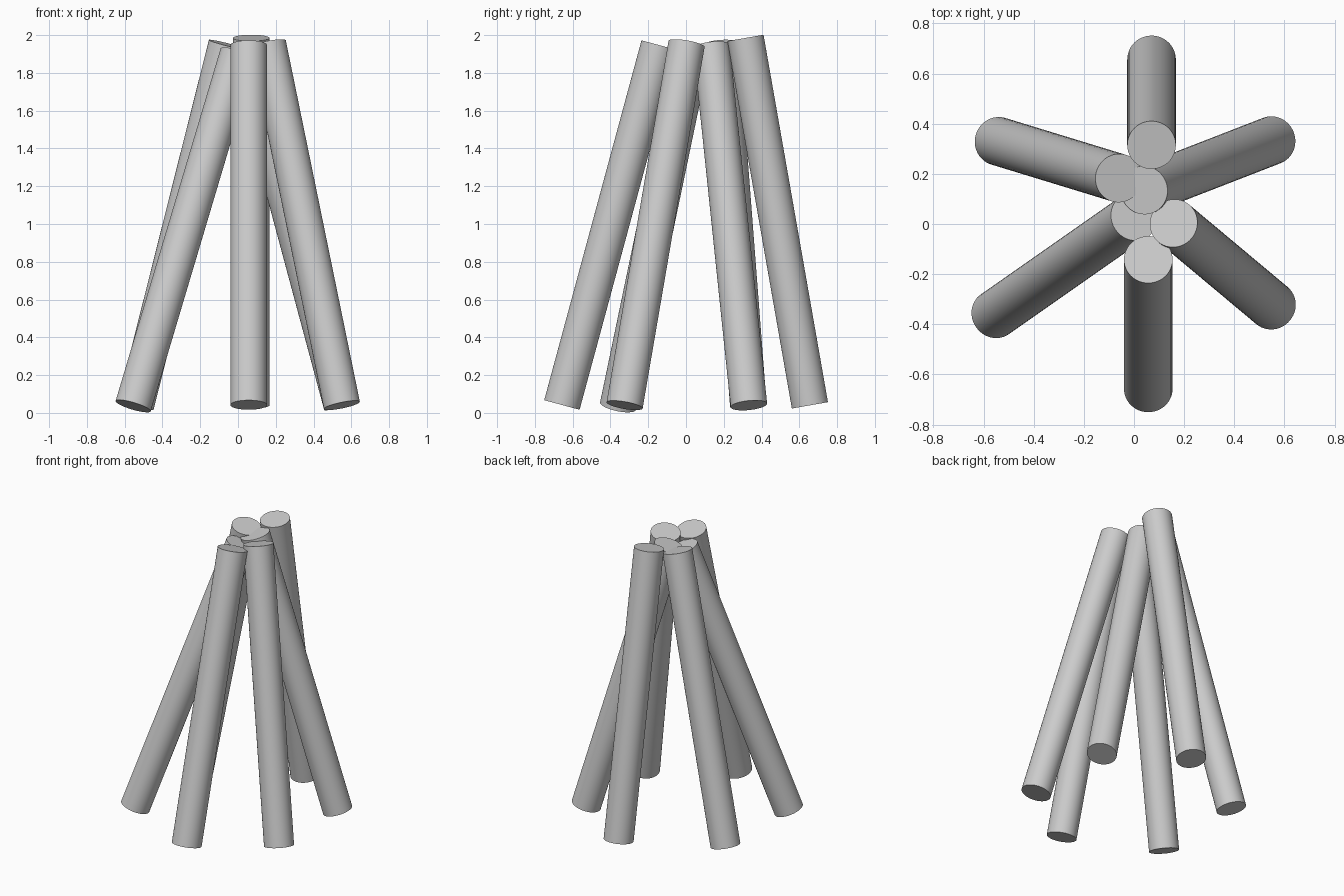
import bpy
from mathutils import Vector

if "Cube" in bpy.data.objects:
    bpy.data.objects.remove(bpy.data.objects["Cube"])

RADIUS = 0.097


def pole(name, bottom, top):
    """Round pole running between two axis end points."""
    a, b = Vector(bottom), Vector(top)
    axis = b - a
    bpy.ops.mesh.primitive_cylinder_add(vertices=48, radius=RADIUS,
                                        depth=axis.length, location=(a + b) / 2,
                                        rotation=axis.to_track_quat('Z', 'Y').to_euler())
    obj = bpy.context.object
    obj.name = name
    bpy.ops.object.shade_smooth_by_angle()


# Six leaning poles meeting near the top
pole("back_pole", (0.07, 0.656, 0.04), (0.07, 0.315, 1.985))
pole("front_pole", (0.057, -0.657, 0.042), (0.057, -0.142, 1.947))
pole("back_right_pole", (0.55, 0.333, 0.04), (0.04, 0.135, 1.94))
pole("front_right_pole", (0.55, -0.325, 0.04), (0.158, 0.003, 1.953))
pole("back_left_pole", (-0.541, 0.33, 0.04), (-0.06, 0.183, 1.951))
pole("front_left_pole", (-0.555, -0.36, 0.036), (0.001, 0.029, 1.902))
